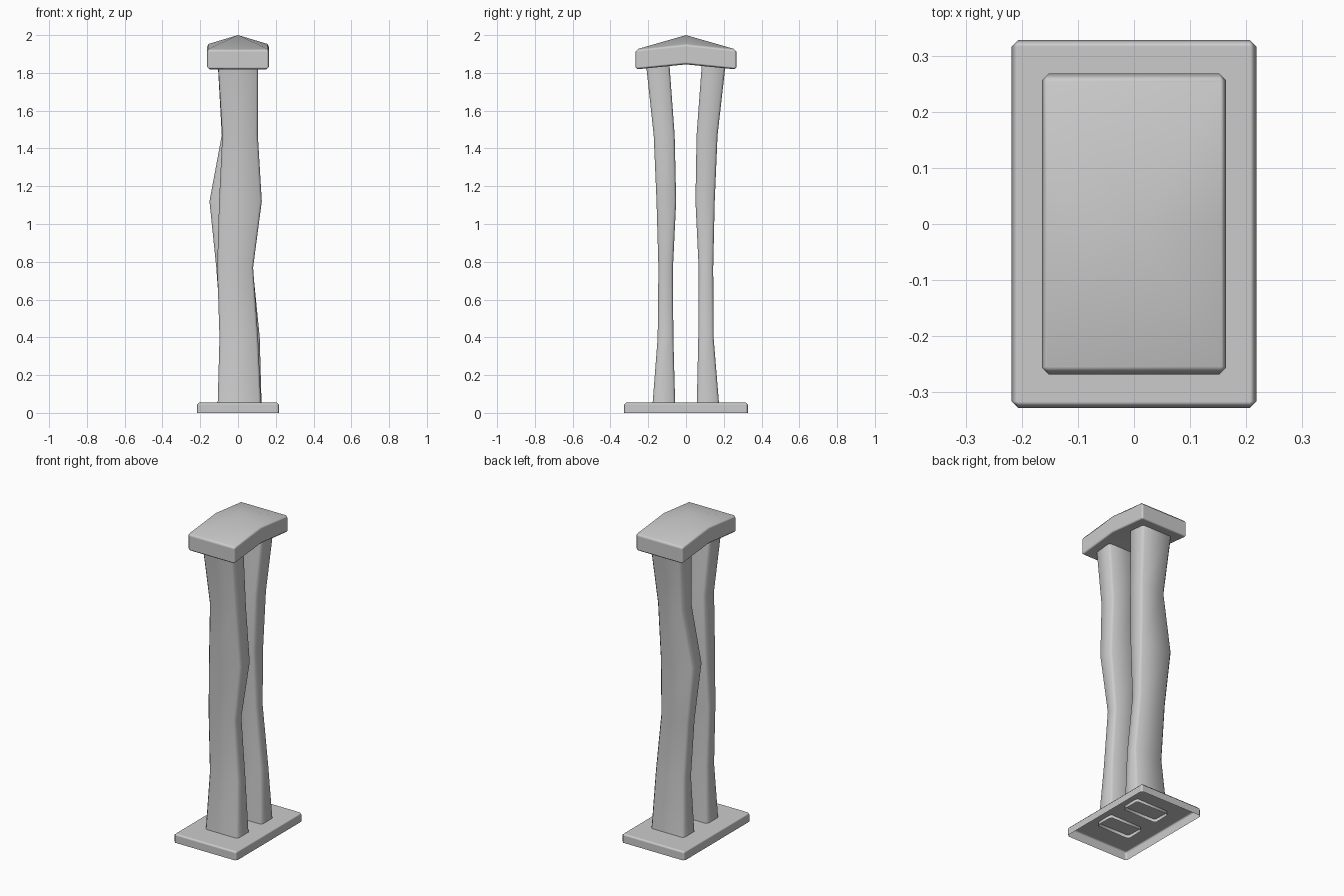
import bpy, bmesh

if "Cube" in bpy.data.objects:
    bpy.data.objects.remove(bpy.data.objects["Cube"])


def finish(name, bm, bevel=0.0):
    bmesh.ops.recalc_face_normals(bm, faces=bm.faces)
    mesh = bpy.data.meshes.new(name)
    bm.to_mesh(mesh)
    bm.free()
    ob = bpy.data.objects.new(name, mesh)
    bpy.context.collection.objects.link(ob)
    bpy.ops.object.select_all(action='DESELECT')
    bpy.context.view_layer.objects.active = ob
    ob.select_set(True)
    if bevel:
        bpy.ops.object.shade_smooth()
        mod = ob.modifiers.new("edge_chamfer", 'BEVEL')
        mod.width = bevel
        mod.segments = 1
        mod.limit_method = 'ANGLE'
        mod.harden_normals = True
    else:
        bpy.ops.object.shade_smooth_by_angle(angle=0.9)
    return ob


def loft(bm, rings):
    loops = [[bm.verts.new(p) for p in ring] for ring in rings]
    for a, b in zip(loops, loops[1:]):
        n = len(a)
        for i in range(n):
            bm.faces.new((a[i], a[(i + 1) % n], b[(i + 1) % n], b[i]))
    return loops


# Base plate: shallow box, open underneath
bm = bmesh.new()
x, y = 0.218, 0.328
outline = [(-x, -y), (x, -y), (x, y), (-x, y)]
loops = loft(bm, [[(*p, z) for p in outline] for z in (0.0, 0.055)])
bm.faces.new(loops[1])
finish("base_plate", bm, 0.012)


# Legs: crooked posts with chamfered corners, open ends
def leg(name, levels, c=0.012):
    bm = bmesh.new()
    loft(bm, [[(x0 + c, y0, z), (x1 - c, y0, z), (x1, y0 + c, z), (x1, y1 - c, z),
               (x1 - c, y1, z), (x0 + c, y1, z), (x0, y1 - c, z), (x0, y0 + c, z)]
              for z, x0, x1, y0, y1 in levels])
    finish(name, bm)


# each level: z, left, right, front, back
leg("front_leg", [
    (0.035, -0.108, 0.122, -0.178, -0.057),
    (0.40, -0.098, 0.106, -0.150, -0.067),
    (0.77, -0.110, 0.080, -0.146, -0.069),
    (1.12, -0.100, 0.126, -0.156, -0.052),
    (1.47, -0.083, 0.105, -0.171, -0.060),
    (1.85, -0.106, 0.107, -0.212, -0.088)])
leg("back_leg", [
    (0.035, -0.107, 0.125, 0.057, 0.176),
    (0.40, -0.088, 0.115, 0.065, 0.146),
    (0.77, -0.115, 0.078, 0.067, 0.144),
    (1.12, -0.151, 0.076, 0.050, 0.152),
    (1.47, -0.086, 0.085, 0.056, 0.167),
    (1.85, -0.107, 0.107, 0.084, 0.210)])

# Cap: bent slab with a low pyramid roof
bm = bmesh.new()
x, y = 0.164, 0.268
outline = [(-x, -y), (x, -y), (x, 0), (x, y), (-x, y), (-x, 0)]
loops = loft(bm, [[(px, py, (mid if py == 0 else end)) for px, py in outline]
                  for end, mid in ((1.818, 1.845), (1.923, 1.951))])
low, top = loops
bm.faces.new((low[0], low[1], low[2], low[5]))
bm.faces.new((low[5], low[2], low[3], low[4]))
apex = bm.verts.new((0, 0, 2.0))
for i in range(6):
    bm.faces.new((top[i], top[(i + 1) % 6], apex))
cap = finish("roof_cap", bm, 0.012)
cap.modifiers[0].angle_limit = 0.7
